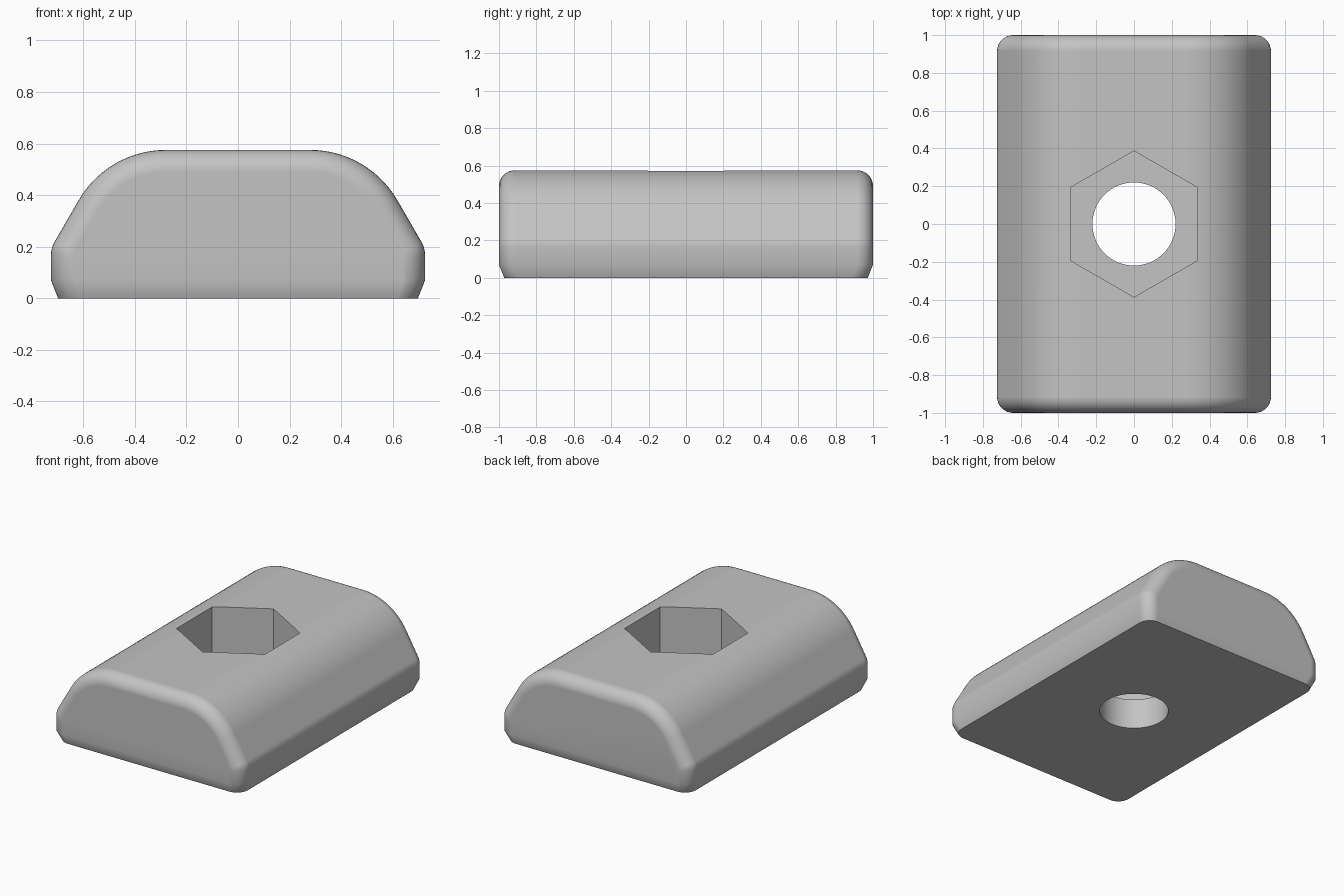
import bpy, bmesh, math

cube = bpy.data.objects.get("Cube")
if cube:
    bpy.data.objects.remove(cube, do_unlink=True)

HALF_LENGTH = 1.0
EDGE_RADIUS = 0.085
FOOT_HEIGHT = 0.07
FLOOR_Z = 0.21

grey = bpy.data.materials.new("grey metal")
grey.use_nodes = True
grey.diffuse_color = (0.55, 0.55, 0.55, 1)
grey.node_tree.nodes["Principled BSDF"].inputs["Base Color"].default_value = grey.diffuse_color


def arc(cx, cz, radius, start, end, steps):
    angles = [math.radians(start + (end - start) * i / steps) for i in range(steps + 1)]
    return [(cx + radius * math.cos(a), cz + radius * math.sin(a)) for a in angles]


def section(inset):
    """Arched cross-section, offset inward everywhere except at the base."""
    half = [(0.725 - inset, 0), (0.725 - inset, FOOT_HEIGHT)]
    half += arc(0.625, 0.168, 0.1 - inset, 0, 30, 5)
    half += arc(0.28, 0.185, 0.39 - inset, 30, 90, 14)
    return half + [(-x, z) for x, z in reversed(half)]


# Body: stacked sections, with rounded ends
stations = []
for i in range(9):
    a = math.pi / 2 * i / 8
    stations.append((HALF_LENGTH - EDGE_RADIUS * (1 - math.cos(a)),
                     EDGE_RADIUS * (1 - math.sin(a))))
stations += [(-y, inset) for y, inset in reversed(stations)]

bm = bmesh.new()
rings = []
for y, inset in stations:
    ring = []
    for x, z in section(inset):
        # The foot tapers inward toward the base
        sx, sy = (0.962, 0.972) if z == 0 else (1, 1)
        ring.append(bm.verts.new((x * sx, y * sy, z)))
    rings.append(ring)
for a, b in zip(rings, rings[1:]):
    for i in range(len(a)):
        j = (i + 1) % len(a)
        bm.faces.new((a[i], a[j], b[j], b[i]))
for ring in (rings[0], rings[-1]):
    bm.faces.new(ring[1:-1])
    bm.faces.new((ring[0], ring[1], ring[-2], ring[-1]))
bmesh.ops.recalc_face_normals(bm, faces=bm.faces)
mesh = bpy.data.meshes.new("nut_body")
bm.to_mesh(mesh)
bm.free()
mesh.materials.append(grey)
body = bpy.data.objects.new("nut_body", mesh)
bpy.context.collection.objects.link(body)


def cut(name, sides, radius, bottom, top):
    bpy.ops.mesh.primitive_cylinder_add(vertices=sides, radius=radius, depth=top - bottom,
                                        location=(0, 0, (top + bottom) / 2))
    cutter = bpy.context.object
    cutter.name = name
    cutter.hide_render = True
    cutter.data.materials.append(grey)
    bpy.ops.object.select_all(action="DESELECT")
    body.select_set(True)
    bpy.context.view_layer.objects.active = body
    mod = body.modifiers.new(name, "BOOLEAN")
    mod.operation = "DIFFERENCE"
    mod.solver = "EXACT"
    mod.object = cutter
    bpy.ops.object.modifier_apply(modifier=mod.name)
    bpy.data.objects.remove(cutter, do_unlink=True)


# Hexagonal pocket above a round through-hole
cut("hex_pocket", 6, 0.387, FLOOR_Z, 1)
cut("round_bore", 64, 0.22, -0.5, 1)

bpy.ops.object.shade_smooth_by_angle(angle=math.radians(30))
weighted = body.modifiers.new("even_shading", "WEIGHTED_NORMAL")
weighted.keep_sharp = True
